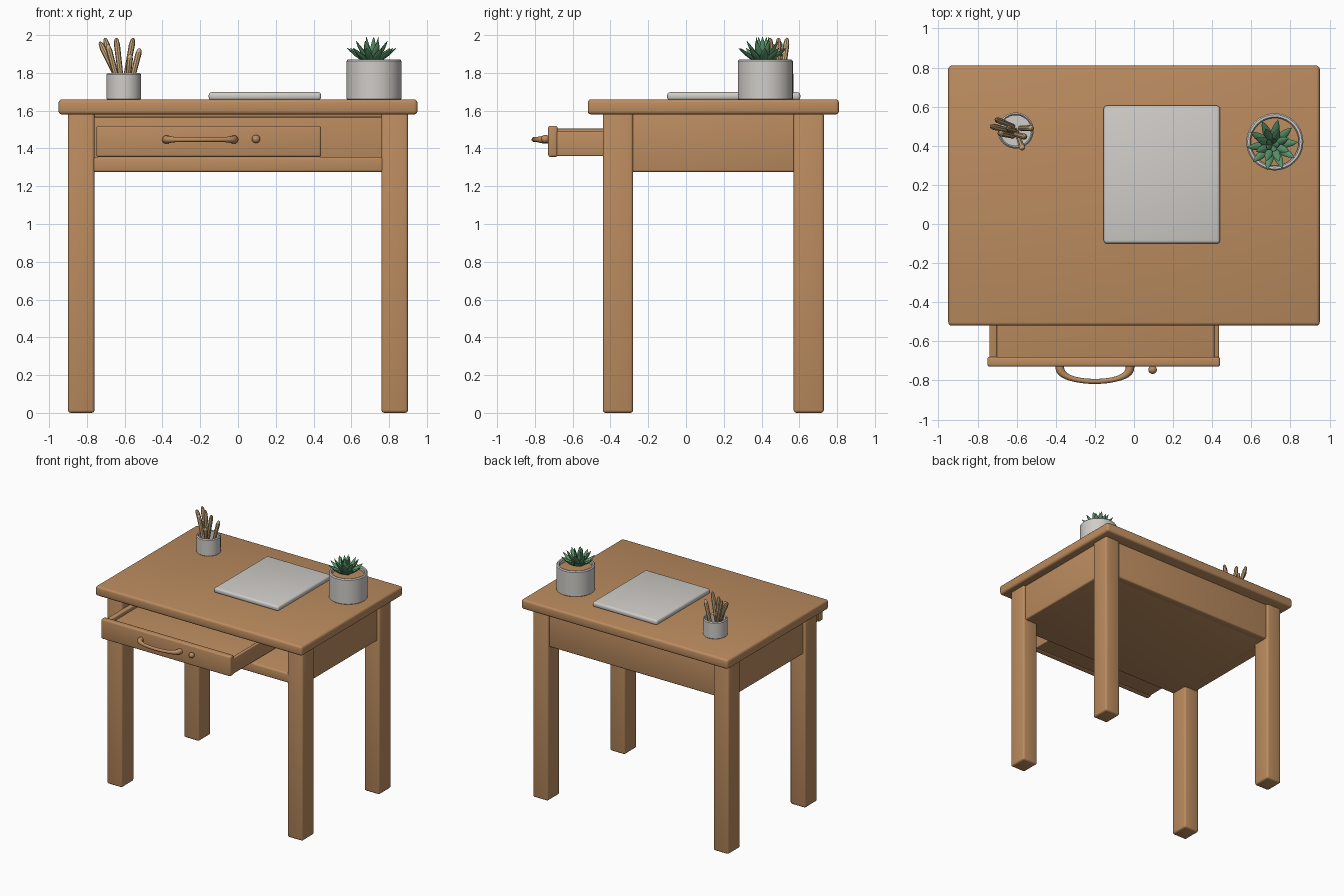
import bpy, bmesh, math
from mathutils import Vector, Matrix

if "Cube" in bpy.data.objects:
    bpy.data.objects.remove(bpy.data.objects["Cube"])


def material(name, rgb):
    m = bpy.data.materials.new(name)
    m.diffuse_color = (*rgb, 1)
    m.use_nodes = True
    m.node_tree.nodes["Principled BSDF"].inputs["Base Color"].default_value = m.diffuse_color
    return m


WOOD = material("warm_wood", (0.50, 0.262, 0.115))
GREY = material("light_grey", (0.63, 0.61, 0.58))
GREEN = material("leaf_green", (0.10, 0.29, 0.14))
TAN = material("pencil_tan", (0.60, 0.40, 0.20))


def finish(bm, name, mat, angle=40):
    bmesh.ops.recalc_face_normals(bm, faces=bm.faces)
    me = bpy.data.meshes.new(name)
    bm.to_mesh(me)
    bm.free()
    ob = bpy.data.objects.new(name, me)
    bpy.context.collection.objects.link(ob)
    me.materials.append(mat)
    bpy.ops.object.select_all(action='DESELECT')
    ob.select_set(True)
    bpy.context.view_layer.objects.active = ob
    bpy.ops.object.shade_smooth_by_angle(angle=math.radians(angle))
    return ob


def box(name, x, y, z, mat=WOOD, bevel=0.012):
    """Box from (min, max) ranges with softly rounded edges."""
    bm = bmesh.new()
    bmesh.ops.create_cube(bm, size=1)
    for v in bm.verts:
        v.co = Vector([(r[0] + r[1]) / 2 + c * (r[1] - r[0]) for r, c in zip((x, y, z), v.co)])
    if bevel:
        bmesh.ops.bevel(bm, geom=bm.edges[:], offset=bevel, segments=3, profile=0.5, affect='EDGES')
    return finish(bm, name, mat)


def lathe(name, centre, profile, mat, steps=40):
    bm = bmesh.new()
    vs = [bm.verts.new((r, 0, z)) for r, z in profile]
    es = [bm.edges.new(p) for p in zip(vs, vs[1:])]
    bmesh.ops.spin(bm, geom=vs + es, cent=(0, 0, 0), axis=(0, 0, 1), angle=2 * math.pi, steps=steps)
    bmesh.ops.remove_doubles(bm, verts=bm.verts, dist=1e-4)
    bmesh.ops.translate(bm, verts=bm.verts, vec=(*centre, 0))
    return finish(bm, name, mat)


def tube(bm, rings, sides=10):
    """Skin a list of (centre, side axis, up axis) rings and cap the ends."""
    loops = []
    for c, a, b in rings:
        loops.append([bm.verts.new(c + a * math.cos(t) + b * math.sin(t))
                      for t in (2 * math.pi * i / sides for i in range(sides))])
    for p, q in zip(loops, loops[1:]):
        for i in range(sides):
            j = (i + 1) % sides
            bm.faces.new((p[i], p[j], q[j], q[i]))
    bm.faces.new(loops[0][::-1])
    bm.faces.new(loops[-1])


# Desk top and legs
box("desk_top", (-0.95, 0.95), (-0.52, 0.81), (1.58, 1.66), bevel=0.018)
for side, x in (("left", (-0.90, -0.76)), ("right", (0.76, 0.90))):
    for end, y in (("front", (-0.44, -0.28)), ("back", (0.57, 0.73))):
        box(f"{end}_{side}_leg", x, y, (0, 1.59), bevel=0.015)

# Apron: open at the front for the drawer, closed below
box("left_apron", (-0.88, -0.76), (-0.40, 0.69), (1.275, 1.59))
box("right_apron", (0.76, 0.88), (-0.40, 0.69), (1.275, 1.59))
box("back_apron", (-0.86, 0.86), (0.64, 0.71), (1.275, 1.59))
box("drawer_shelf", (-0.84, 0.84), (-0.43, 0.70), (1.275, 1.355))
box("opening_top_rail", (-0.78, 0.78), (-0.425, -0.36), (1.565, 1.60), bevel=0.005)

# Open drawer
box("drawer_front", (-0.75, 0.44), (-0.73, -0.68), (1.355, 1.52))
box("drawer_body", (-0.74, 0.435), (-0.70, 0.25), (1.36, 1.475), bevel=0.006)
box("drawer_left_side", (-0.74, -0.70), (-0.70, 0.25), (1.40, 1.505), bevel=0.006)
box("drawer_right_side", (0.41, 0.435), (-0.70, 0.25), (1.40, 1.49), bevel=0.006)

# Drawer handle: curved bar with flared ends
bm = bmesh.new()
rings = []
for i in range(21):
    t = math.pi * i / 20
    c = Vector((-0.20 - 0.18 * math.cos(t), -0.725 - 0.08 * math.sin(t) ** 0.75, 1.447))
    d = Vector((0.18 * math.sin(t), -0.075 * math.cos(t), 0)).normalized()
    r = 0.013 + 0.010 * abs(math.cos(t)) ** 6
    rings.append((c, d.cross(Vector((0, 0, 1))) * r, Vector((0, 0, r))))
tube(bm, rings)
finish(bm, "drawer_handle", WOOD)

# Small knob beside the handle
knob = bmesh.new()
bmesh.ops.create_uvsphere(knob, u_segments=16, v_segments=10, radius=0.022)
bmesh.ops.translate(knob, verts=knob.verts, vec=(0.095, -0.745, 1.45))
finish(knob, "drawer_knob", WOOD)

# Notebook
box("notebook", (-0.155, 0.44), (-0.10, 0.605), (1.655, 1.698), GREY, 0.016)


def pot_profile(r, z0, z1, wall, floor):
    return [(0, z0), (r - 0.008, z0), (r, z0 + 0.008), (r, z1 - 0.008), (r - 0.007, z1),
            (r - wall + 0.006, z1), (r - wall, z1 - 0.007), (r - wall, floor), (0, floor)]


# Plant pot, soil and succulent
POT = (0.72, 0.42)
lathe("plant_pot", POT, pot_profile(0.146, 1.655, 1.87, 0.024, 1.80), GREY)
lathe("plant_soil", POT, [(0, 1.80), (0.122, 1.80), (0.122, 1.84), (0, 1.848)], WOOD)

bm = bmesh.new()
base = Vector((0.708, 0.405, 1.85))
# (leaf count, length, lift in degrees, half width, turn)
for count, length, lift, width, turn in ((10, 0.155, 24, 0.030, 0.1), (8, 0.15, 45, 0.028, 0.4),
                                         (5, 0.145, 68, 0.024, 0.0)):
    for k in range(count):
        a = turn + 2 * math.pi * k / count
        out = Vector((math.cos(a), math.sin(a), 0))
        side = Vector((-math.sin(a), math.cos(a), 0))
        rings, c = [], base.copy()
        for i in range(8):
            t = i / 7
            e = math.radians(lift + 14 * t)
            d = out * math.cos(e) + Vector((0, 0, math.sin(e)))
            if i:
                c = c + d * length / 7
            w = width * (0.45 + 1.3 * t - 1.72 * t ** 2.2)
            rings.append((c.copy(), side * w, side.cross(d) * w * 0.5))
        tube(bm, rings, 8)
finish(bm, "succulent_leaves", GREEN, 60)

# Pencil cup and pencils
CUP = (-0.605, 0.478)
lathe("pencil_cup", CUP, pot_profile(0.092, 1.655, 1.80, 0.014, 1.69), GREY)
bm = bmesh.new()
# lower end x, y then tip x, y, z
for x0, y0, x1, y1, z1 in ((-0.60, 0.47, -0.732, 0.50, 1.965), (-0.62, 0.50, -0.705, 0.535, 1.985),
                           (-0.62, 0.45, -0.69, 0.465, 1.95), (-0.61, 0.48, -0.645, 0.49, 1.985),
                           (-0.61, 0.46, -0.555, 0.445, 1.985), (-0.59, 0.44, -0.57, 0.385, 1.90),
                           (-0.58, 0.49, -0.52, 0.49, 1.93)):
    p, q = Vector((x0, y0, 1.69)), Vector((x1, y1, z1))
    d = (q - p).normalized()
    s = d.cross(Vector((0, 1, 0))).normalized()
    u = d.cross(s)
    tube(bm, [(p.lerp(q, t), s * r, u * r) for t, r in
              ((0, 0.013), (0.6, 0.015), (0.88, 0.016), (0.97, 0.011), (1, 0.004))], 8)
finish(bm, "pencils", TAN, 35)
